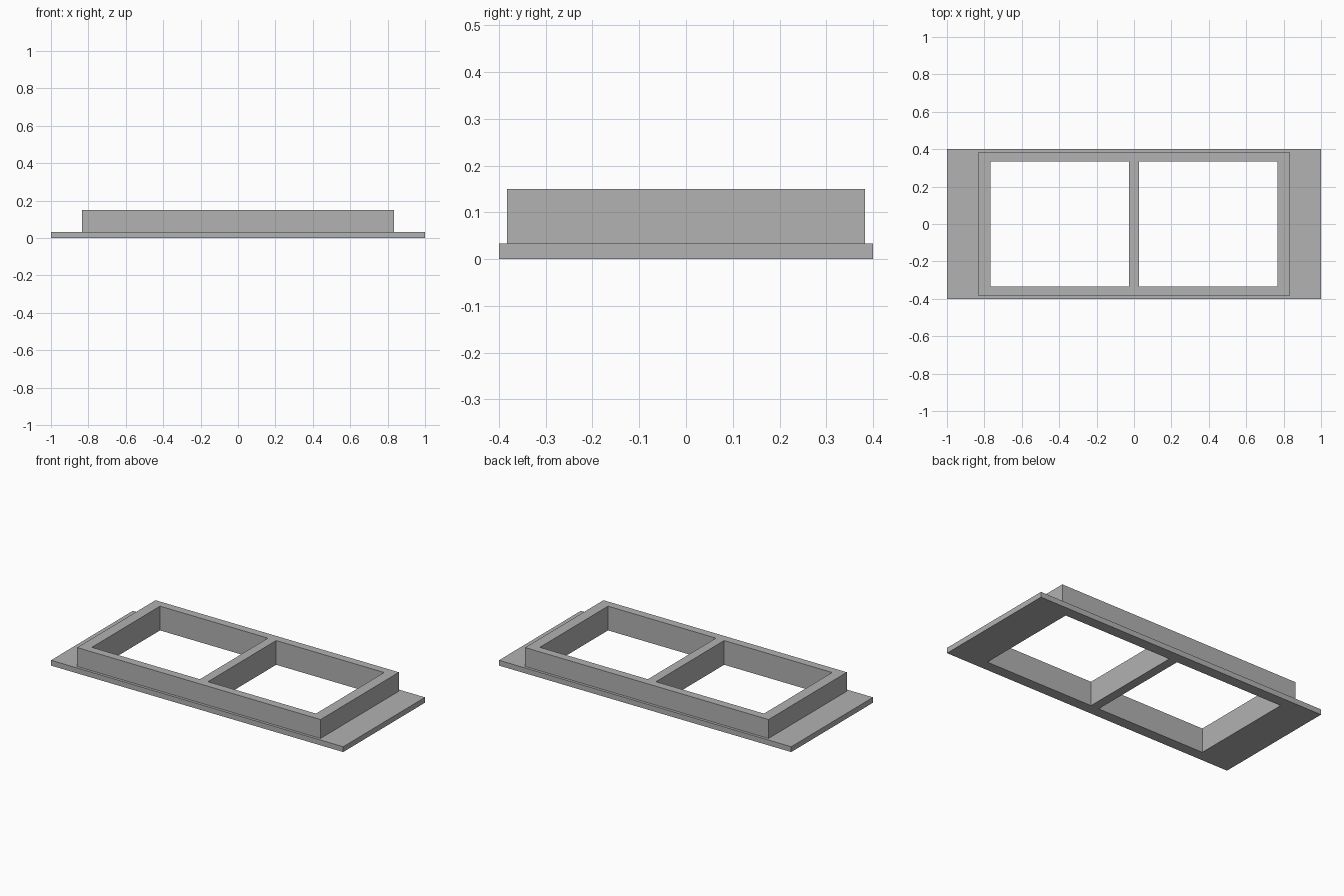
import bpy
import bmesh

cube = bpy.data.objects.get("Cube")
if cube:
    bpy.data.objects.remove(cube, do_unlink=True)

FLANGE_TOP, FRAME_TOP = 0.033, 0.15
FRAME_X, FRAME_Y = 0.833, 0.383

grey = bpy.data.materials.new("plain_grey")
grey.use_nodes = True
colour = (0.445, 0.445, 0.445, 1)
grey.diffuse_color = colour
grey.node_tree.nodes["Principled BSDF"].inputs["Base Color"].default_value = colour


def mirrored(values):
    return [-v for v in reversed(values)] + values


def raise_faces(bm, faces, height):
    """Extrude a region of faces upwards and return its new top."""
    geom = bmesh.ops.extrude_face_region(bm, geom=faces)["geom"]
    verts = [g for g in geom if isinstance(g, bmesh.types.BMVert)]
    bmesh.ops.translate(bm, verts=verts, vec=(0, 0, height))
    return [g for g in geom if isinstance(g, bmesh.types.BMFace)]


# Flat footprint with two window openings
xs = mirrored([0.028, 0.767, FRAME_X, 1.0])
ys = mirrored([0.333, FRAME_Y, 0.4])
bm = bmesh.new()
grid = [[bm.verts.new((x, y, 0)) for y in ys] for x in xs]
for i in range(len(xs) - 1):
    for j in range(len(ys) - 1):
        cx = abs(xs[i] + xs[i + 1]) / 2
        cy = abs(ys[j] + ys[j + 1]) / 2
        in_window = 0.028 < cx < 0.767 and cy < 0.333
        if not in_window:
            bm.faces.new((grid[i][j], grid[i + 1][j],
                          grid[i + 1][j + 1], grid[i][j + 1]))

# Thin flange, then the raised two-bay frame on top of it
top = raise_faces(bm, bm.faces[:], FLANGE_TOP)
inner = []
for f in top:
    c = f.calc_center_median()
    if abs(c.x) < FRAME_X and abs(c.y) < FRAME_Y:
        inner.append(f)
raise_faces(bm, inner, FRAME_TOP - FLANGE_TOP)

bmesh.ops.recalc_face_normals(bm, faces=bm.faces[:])
mesh = bpy.data.meshes.new("flanged_double_frame")
bm.to_mesh(mesh)
bm.free()
mesh.materials.append(grey)
frame = bpy.data.objects.new("flanged_double_frame", mesh)
bpy.context.collection.objects.link(frame)
